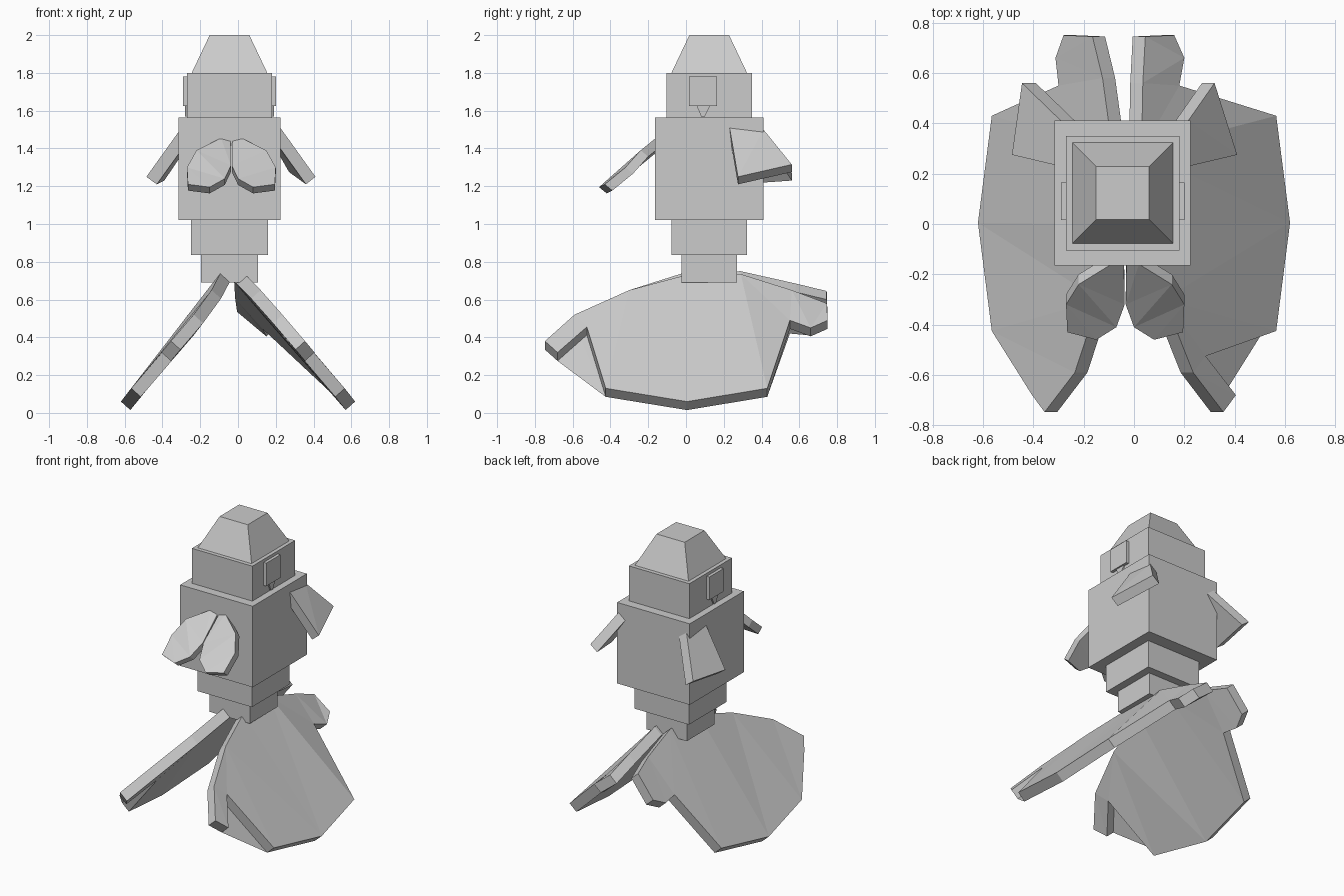
import bpy
import bmesh
from mathutils import Vector

cube = bpy.data.objects.get("Cube")
if cube:
    bpy.data.objects.remove(cube, do_unlink=True)

# One flat grey for everything
grey = bpy.data.materials.new("plain grey")
grey.use_nodes = True
colour = (0.6, 0.6, 0.6, 1)
grey.diffuse_color = colour
grey.node_tree.nodes["Principled BSDF"].inputs["Base Color"].default_value = colour

MID_X, MID_Y = -0.045, 0.123  # axis of the stacked body


def finish(name, bm):
    bmesh.ops.recalc_face_normals(bm, faces=bm.faces[:])
    mesh = bpy.data.meshes.new(name)
    bm.to_mesh(mesh)
    bm.free()
    mesh.materials.append(grey)
    obj = bpy.data.objects.new(name, mesh)
    bpy.context.collection.objects.link(obj)
    return obj


def slab(name, outline, offset):
    """Plate whose outer face follows the outline, thickened by the offset."""
    bm = bmesh.new()
    outer = [bm.verts.new(p) for p in outline]
    inner = [bm.verts.new(Vector(p) + Vector(offset)) for p in outline]
    n = len(outer)
    caps = [bm.faces.new(outer), bm.faces.new(inner[::-1])]
    for i in range(n):
        j = (i + 1) % n
        bm.faces.new((outer[j], outer[i], inner[i], inner[j]))
    bmesh.ops.triangulate(bm, faces=caps)
    return finish(name, bm)


def block(name, z0, z1, size, top=None):
    """Box on the body axis; a smaller top size makes it taper."""
    bm = bmesh.new()
    bmesh.ops.create_cube(bm, size=1)
    for v in bm.verts:
        w, d = (top or size) if v.co.z > 0 else size
        v.co = (MID_X + v.co.x * w, MID_Y + v.co.y * d, z1 if v.co.z > 0 else z0)
    return finish(name, bm)


def flip(points, axis=0.0):
    return [(2 * axis - x, y, z) for x, y, z in points]


# Stacked body
block("tail_block", 0.69, 0.835, (0.3, 0.295))
block("waist_block", 0.835, 1.02, (0.405, 0.4))
block("torso", 1.02, 1.565, (0.54, 0.575))
block("head", 1.565, 1.8, (0.45, 0.455))
block("head_cap", 1.8, 2.0, (0.4, 0.4), (0.21, 0.21))

# Ear plates with a small tapered tip beneath
plate = [(0.2, 0.015, 1.78), (0.2, 0.165, 1.78), (0.2, 0.165, 1.625), (0.2, 0.015, 1.625)]
tip = [(0.19, 0.055, 1.63), (0.19, 0.13, 1.63), (0.19, 0.1, 1.57), (0.19, 0.08, 1.57)]
for side, move in (("left", list), ("right", lambda p: flip(p, MID_X))):
    push = -0.04 if side == "left" else 0.04
    slab(side + "_ear", move(plate), (push, 0, 0))
    slab(side + "_ear_tip", move(tip), (push, 0, 0))

# Front petals, mirrored about their shared seam
petal = [(-0.03, -0.15, 1.45), (0.02, -0.16, 1.455), (0.15, -0.24, 1.39),
         (0.2, -0.32, 1.3), (0.195, -0.43, 1.21), (0.08, -0.46, 1.195),
         (0, -0.41, 1.24), (-0.033, -0.32, 1.31)]
slab("left_petal", petal, (0, 0.04, -0.033))
slab("right_petal", flip(petal, -0.035), (0, 0.04, -0.033))


# Side fins
def fin(corner_x, corner_z):
    return [(0.22, 0.23, 1.515), (0.215, 0.41, 1.5),
            (corner_x, 0.56, corner_z), (0.41, 0.275, 1.25)]


slab("left_fin", fin(0.32, 1.315), (-0.05, 0, -0.04))
slab("right_fin", flip(fin(0.37, 1.27), -0.0375), (0.055, 0, -0.04))

# Large lower wings: shared lower edge and front prong, separate rear tips
edge = [(0.565, 0.43, 0.13), (0.62, 0.005, 0.06), (0.565, -0.425, 0.13),
        (0.285, -0.525, 0.455), (0.405, -0.68, 0.32), (0.355, -0.747, 0.38),
        (0.235, -0.59, 0.52)]
left_tip = [(0.12, -0.3, 0.65), (0.04, 0, 0.73), (0.03, 0.29, 0.735),
            (0.035, 0.56, 0.65), (0.045, 0.745, 0.58), (0.16, 0.75, 0.49),
            (0.2, 0.66, 0.45), (0.18, 0.55, 0.49)]
right_tip = [(0.14, -0.3, 0.65), (0.09, 0, 0.745), (0.085, 0.29, 0.75),
             (0.125, 0.58, 0.685), (0.165, 0.745, 0.645), (0.28, 0.75, 0.5),
             (0.312, 0.66, 0.455), (0.3, 0.55, 0.465)]
slab("left_wing", edge + left_tip, (-0.05, 0, -0.045))
slab("right_wing", flip(edge + right_tip), (0.05, 0, -0.045))
